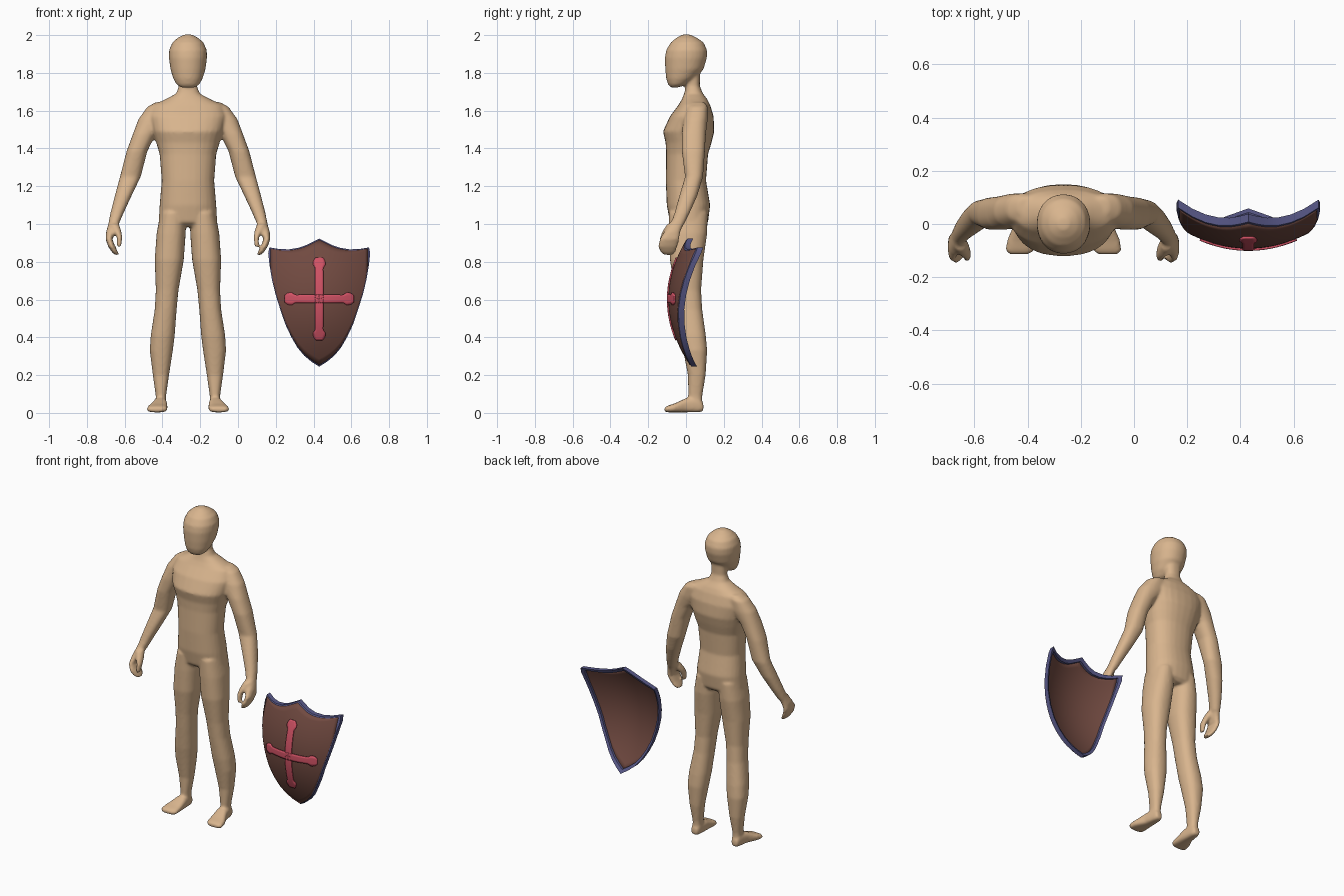
import bpy, bmesh, math

if "Cube" in bpy.data.objects:
    bpy.data.objects.remove(bpy.data.objects["Cube"])

def material(name, rgb):
    m = bpy.data.materials.new(name)
    m.diffuse_color = (*rgb, 1)
    m.use_nodes = True
    m.node_tree.nodes["Principled BSDF"].inputs["Base Color"].default_value = m.diffuse_color
    return m

SKIN = material("tan skin", (0.69, 0.46, 0.27))
BROWN = material("dark red brown", (0.165, 0.068, 0.052))
BLUE = material("slate blue", (0.10, 0.10, 0.25))
RED = material("cross red", (0.64, 0.085, 0.13))

def make(name, bm, mat):
    bmesh.ops.recalc_face_normals(bm, faces=bm.faces)
    me = bpy.data.meshes.new(name)
    bm.to_mesh(me)
    bm.free()
    me.materials.append(mat)
    ob = bpy.data.objects.new(name, me)
    bpy.context.collection.objects.link(ob)
    return ob

# ---------- figure ----------
CX = -0.265

def loft(bm, rings, side=1, axis="z", p=2.3, n=28):
    """Rounded slices (pos, x0, x1, a0, a1); a is y for z-slices and z for y-slices."""
    loops = []
    for pos, x0, x1, a0, a1 in rings:
        loop = []
        for i in range(n):
            t = 2 * math.pi * i / n
            c, s = math.cos(t), math.sin(t)
            x = (x0 + x1) / 2 + (x1 - x0) / 2 * math.copysign(abs(c) ** (2 / p), c)
            a = (a0 + a1) / 2 + (a1 - a0) / 2 * math.copysign(abs(s) ** (2 / p), s)
            x = CX + side * x
            loop.append(bm.verts.new((x, a, pos) if axis == "z" else (x, pos, a)))
        loops.append(loop)
    faces = []
    for a, b in zip(loops, loops[1:]):
        for i in range(n):
            j = (i + 1) % n
            faces.append(bm.faces.new((a[i], a[j], b[j], b[i])))
    faces += [bm.faces.new(loops[0]), bm.faces.new(loops[-1])]
    bmesh.ops.recalc_face_normals(bm, faces=faces)

def sym(rows):
    return [(z, -h, h, a, b) for z, h, a, b in rows]

torso = sym([(0.985, .12, -.055, .095), (1.01, .155, -.085, .117), (1.10, .15, -.102, .128),
             (1.23, .139, -.107, .106), (1.37, .15, -.105, .117), (1.43, .168, -.108, .135),
             (1.49, .187, -.122, .15), (1.57, .205, -.085, .146), (1.63, .185, -.04, .128),
             (1.66, .12, -.022, .113), (1.69, .063, -.01, .09), (1.73, .048, 0, .073),
             (1.80, .05, 0, .075)])
head = sym([(1.722, .035, -.08, -.045), (1.738, .06, -.095, .005), (1.77, .078, -.105, .05),
            (1.82, .093, -.11, .093), (1.88, .101, -.112, .111), (1.92, .1, -.105, .112),
            (1.96, .083, -.082, .094), (1.985, .055, -.052, .06), (2.003, .02, -.02, .022)])
arm = [(1.645, .10, .17, .03, .10), (1.62, .09, .215, .005, .115), (1.555, .09, .262, -.015, .115),
       (1.475, .17, .292, -.022, .105), (1.385, .215, .325, -.022, .10), (1.25, .25, .36, -.005, .09),
       (1.15, .298, .387, -.035, .06), (1.06, .34, .41, -.06, .02), (0.99, .37, .424, -.085, -.015)]
fingers = [(1.02, .362, .415, -.075, -.005), (0.96, .385, .433, -.115, -.03),
           (0.92, .40, .436, -.14, -.035), (0.88, .385, .422, -.148, -.045),
           (0.85, .37, .402, -.135, -.055), (0.836, .364, .386, -.115, -.07)]
thumb = [(1.0, .365, .415, -.10, -.04), (0.96, .352, .395, -.125, -.065),
         (0.93, .348, .376, -.138, -.09), (0.88, .353, .375, -.143, -.11)]
leg = [(1.06, .012, .145, -.09, .115), (0.95, .012, .166, -.09, .112), (0.81, .022, .176, -.085, .092),
       (0.65, .05, .17, -.06, .08), (0.546, .06, .176, -.048, .086), (0.41, .07, .197, -.03, .105),
       (0.33, .08, .202, -.015, .112), (0.20, .10, .186, .01, .104), (0.095, .115, .171, .012, .087),
       (0.02, .118, .168, .015, .085)]
foot = [(.092, .125, .165, .01, .05), (.07, .115, .172, .003, .08), (0, .11, .185, .003, .078),
        (-.06, .108, .212, .003, .05), (-.10, .11, .219, .003, .037), (-.114, .13, .205, .008, .028)]

bm = bmesh.new()
loft(bm, torso)
loft(bm, head, p=2.1)
for side in (-1, 1):
    for rows in (arm, fingers, thumb, leg):
        loft(bm, rows, side)
    loft(bm, foot, side, axis="y", p=3)
body = make("figure_body", bm, SKIN)
# fuse the overlapping parts into one smooth skin
rm = body.modifiers.new("fuse", 'REMESH')
rm.mode = 'VOXEL'
rm.voxel_size = 0.008
rm.use_smooth_shade = True
sm = body.modifiers.new("soften", 'SMOOTH')
sm.factor, sm.iterations = 0.5, 6

# ---------- shield ----------
SX, SZ = 0.43, 0.60

def surf(dx, z):
    return -0.085 + 0.95 * (z - SZ) ** 2 + 1.15 * dx * dx

def lerp_table(table, x):
    for (xa, ya), (xb, yb) in zip(table, table[1:]):
        if x <= xb:
            return ya + (yb - ya) * (x - xa) / (xb - xa)
    return table[-1][1]

TOP = [(0, .923), (.03, .908), (.07, .888), (.11, .874), (.16, .866), (.21, .867), (.264, .876)]
LOW = [(0, .245), (.04, .27), (.08, .303), (.115, .345), (.147, .40), (.18, .47), (.207, .55),
       (.232, .63), (.25, .705), (.262, .775), (.27, .845)]

# half outline from peak to tip, then mirrored
half = TOP + LOW[::-1]
outline = half + [(-x, z) for x, z in half[-2:0:-1]]

def shrink(pt, k):
    return pt[0] * k, SZ + (pt[1] - SZ) * k

# rim: square band swept around the outline
bm = bmesh.new()
rings = []
for pt in outline:
    ring = []
    for k, off in ((1, -.006), (1, .024), (.935, .024), (.935, -.008)):
        x, z = shrink(pt, k)
        ring.append(bm.verts.new((SX + x, surf(x, z) + off, z)))
    rings.append(ring)
for a, b in zip(rings, rings[1:] + rings[:1]):
    for i in range(4):
        j = (i + 1) % 4
        bm.faces.new((a[i], a[j], b[j], b[i]))
make("shield_rim", bm, BLUE)

def sheet(bm, n, m, point, lift):
    """Grid of (dx, z) points laid on the shield's curved face."""
    g = []
    for i in range(n + 1):
        row = []
        for j in range(m + 1):
            x, z = point(i / n, j / m)
            row.append(bm.verts.new((SX + x, surf(x, z) + lift, z)))
        g.append(row)
    for i in range(n):
        for j in range(m):
            bm.faces.new((g[i][j], g[i + 1][j], g[i + 1][j + 1], g[i][j + 1]))

def panel_point(s, t):
    x = (2 * s - 1) * 0.264
    lo, hi = lerp_table(LOW, abs(x)), lerp_table(TOP, abs(x))
    return shrink((x, lo + (hi - lo) * t), 0.965)

# curved panel: front and back sheets, edges hidden in the rim
bm = bmesh.new()
sheet(bm, 32, 20, panel_point, 0.0)
panel = make("shield_panel", bm, BROWN)
so = panel.modifiers.new("thickness", 'SOLIDIFY')
so.thickness, so.offset = 0.016, 0

# cross: four flared arms lying on the panel
bm = bmesh.new()
for dx, dz, length in ((1, 0, .182), (-1, 0, .182), (0, 1, .218), (0, -1, .218)):
    def arm_point(s, t):
        r = s * length
        w = lerp_table([(0, .023), (length - .055, .021), (length - .035, .034),
                        (length - .015, .03), (length, .018)], r) * (2 * t - 1)
        return dx * r + dz * w, SZ + 0.004 + dz * r + dx * w
    sheet(bm, 24, 4, arm_point, -0.012)
cross = make("shield_cross", bm, RED)
so = cross.modifiers.new("thickness", 'SOLIDIFY')
so.thickness, so.offset = 0.008, 0

for name in ("shield_panel", "shield_cross", "shield_rim"):
    bpy.ops.object.select_all(action='DESELECT')
    ob = bpy.data.objects[name]
    ob.select_set(True)
    bpy.context.view_layer.objects.active = ob
    bpy.ops.object.shade_smooth_by_angle(angle=math.radians(35))
